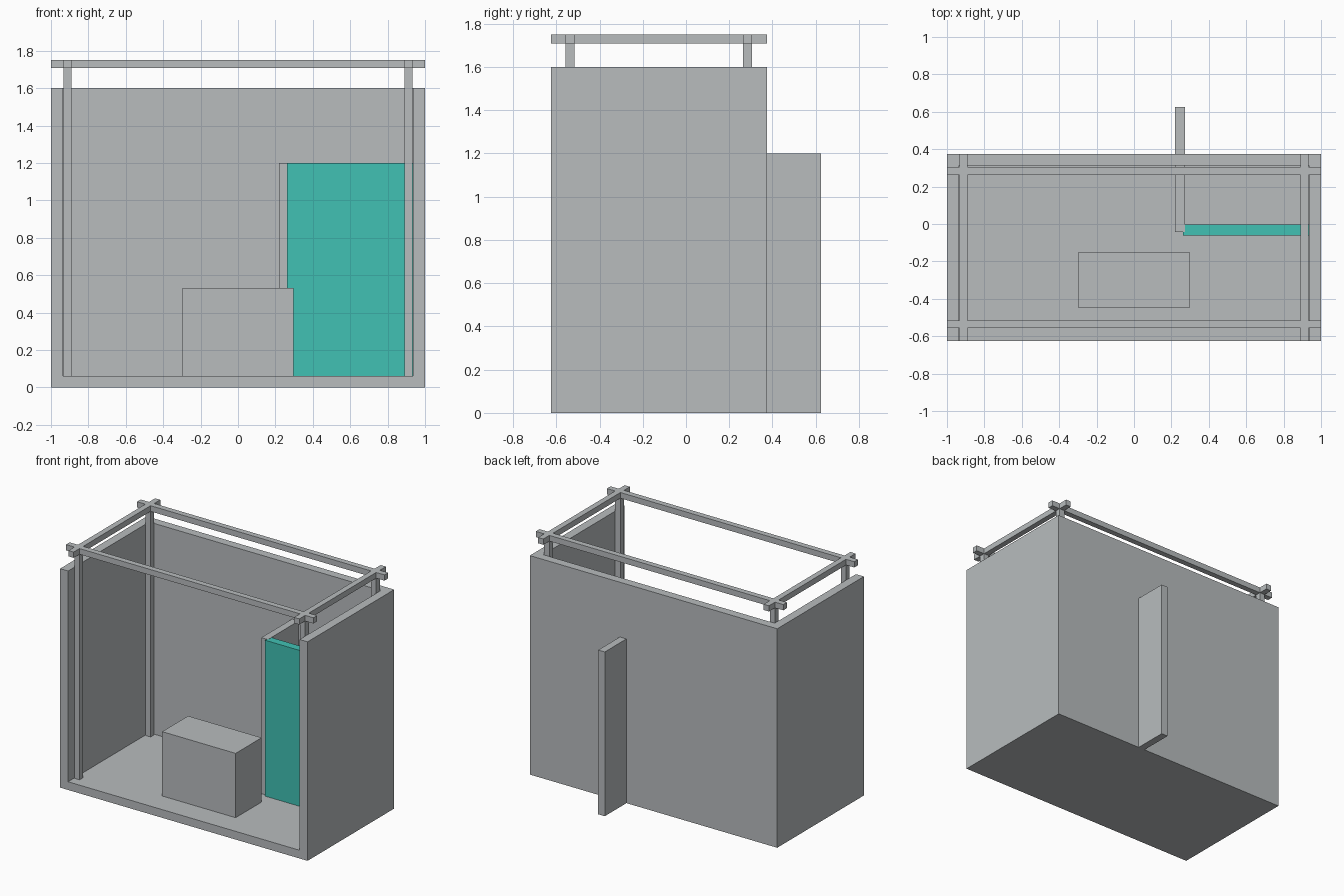
import bpy
import bmesh

if "Cube" in bpy.data.objects:
    bpy.data.objects.remove(bpy.data.objects["Cube"])


def material(name, rgb):
    m = bpy.data.materials.new(name)
    m.diffuse_color = (*rgb, 1)
    m.use_nodes = True
    m.node_tree.nodes["Principled BSDF"].inputs["Base Color"].default_value = m.diffuse_color
    return m


GREY = material("light_grey", (0.479, 0.503, 0.515))
TEAL = material("teal", (0.053, 0.533, 0.456))


def box(name, x, y, z, mat=GREY):
    """Box spanning the given (min, max) ranges."""
    bm = bmesh.new()
    bmesh.ops.create_cube(bm, size=1)
    for v in bm.verts:
        v.co = [r[0] if c < 0 else r[1] for c, r in zip(v.co, (x, y, z))]
    mesh = bpy.data.meshes.new(name)
    bm.to_mesh(mesh)
    bm.free()
    mesh.materials.append(mat)
    ob = bpy.data.objects.new(name, mesh)
    bpy.context.collection.objects.link(ob)
    return ob


FRONT, BACK = -0.625, 0.375
FLOOR, BEAM_Z, TOP = 0.06, 1.708, 1.75
HALF = 0.021                      # half thickness of posts and beams
POST_X, POST_Y = (-0.912, 0.912), (-0.536, 0.284)

# Booth shell: floor, two side walls and back wall, open at front and top
shell = box("booth_shell", (-1, 1), (FRONT, BACK), (0, 1.6))
cutter = box("shell_cutter", (-0.936, 0.936), (-1, 0.3125), (FLOOR, 2))
cutter.hide_render = True
cutter.hide_viewport = True
cut = shell.modifiers.new("hollow", 'BOOLEAN')
cut.operation = 'DIFFERENCE'
cut.solver = 'EXACT'
cut.object = cutter

# Overhead frame: corner posts and crossing beams
for i, px in enumerate(POST_X):
    side = ("left", "right")[i]
    box(f"{side}_beam", (px - HALF, px + HALF), (FRONT, BACK), (BEAM_Z, TOP))
    for j, py in enumerate(POST_Y):
        end = ("front", "back")[j]
        box(f"{end}_{side}_post", (px - HALF, px + HALF),
            (py - HALF, py + HALF), (FLOOR, BEAM_Z))
for end, py in zip(("front", "back"), POST_Y):
    box(f"{end}_beam", (-1, 1), (py - HALF, py + HALF), (BEAM_Z, TOP))

# Storage partition, running out through the back wall
box("partition", (0.219, 0.272), (-0.044, 0.625), (0, 1.2))

# Teal door panel closing the storage corner
box("door_panel", (0.262, 0.94), (-0.061, -0.002), (0.002, 1.199), TEAL)

# Counter on the floor
box("counter", (-0.298, 0.296), (-0.45, -0.15), (FLOOR, 0.53))
